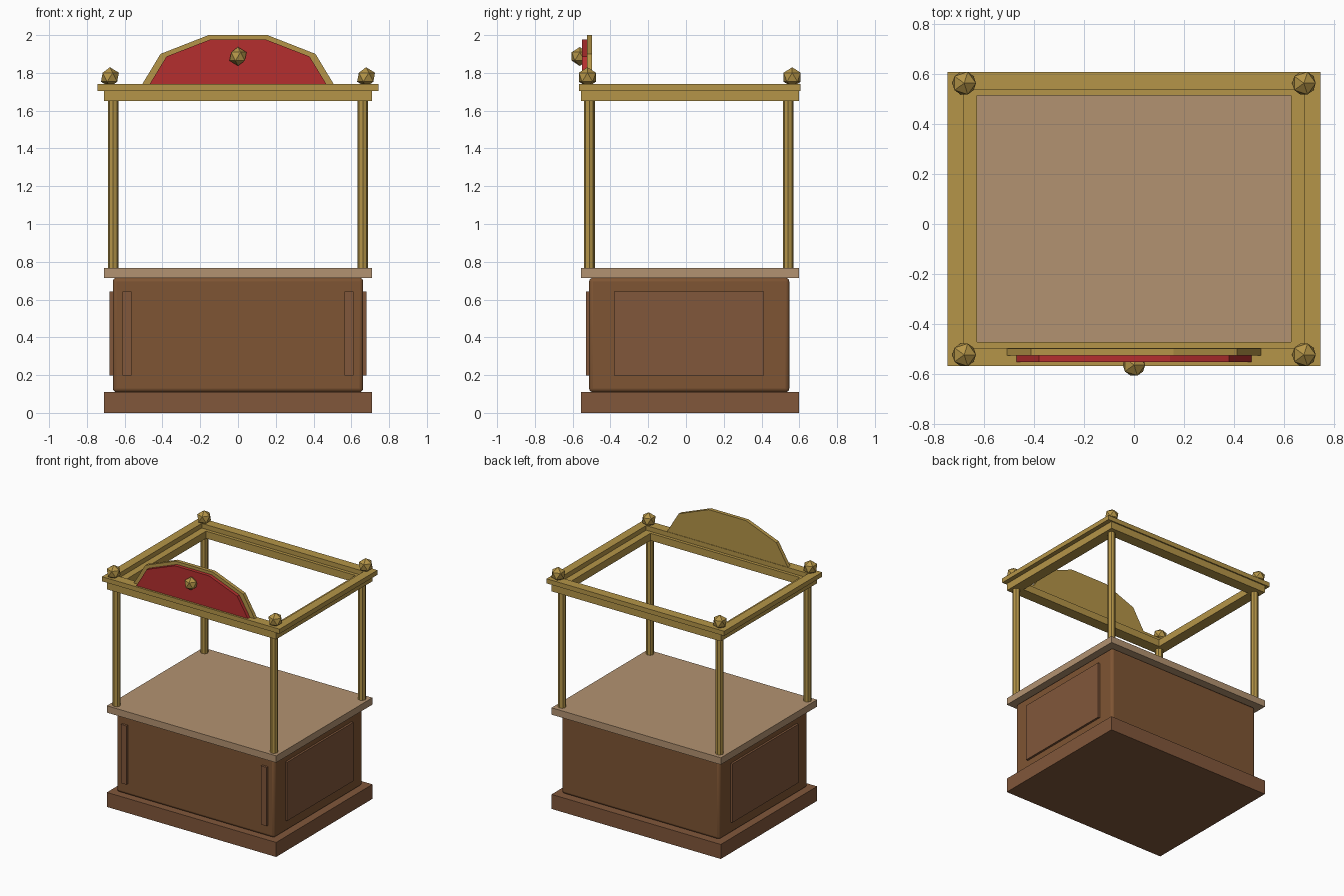
import bpy, bmesh, math
from mathutils import Vector

if "Cube" in bpy.data.objects:
    bpy.data.objects.remove(bpy.data.objects["Cube"])


def material(name, rgb):
    m = bpy.data.materials.new(name)
    m.diffuse_color = (*rgb, 1)
    m.use_nodes = True
    m.node_tree.nodes["Principled BSDF"].inputs["Base Color"].default_value = m.diffuse_color
    return m


GOLD = material("gold", (0.46, 0.30, 0.065))
WOOD = material("wood", (0.21, 0.09, 0.033))
TRIM = material("trim_wood", (0.22, 0.095, 0.043))
TOP = material("counter_wood", (0.45, 0.29, 0.165))
RED = material("red", (0.46, 0.028, 0.028))


def finish(name, bm, mat):
    bmesh.ops.recalc_face_normals(bm, faces=bm.faces[:])
    me = bpy.data.meshes.new(name)
    bm.to_mesh(me)
    bm.free()
    me.materials.append(mat)
    ob = bpy.data.objects.new(name, me)
    bpy.context.collection.objects.link(ob)
    return ob


def box(name, x, y, z, mat):
    bm = bmesh.new()
    bmesh.ops.create_cube(bm, size=1)
    for v in bm.verts:
        v.co = Vector([(a + b) / 2 + c * (b - a) for c, (a, b) in zip(v.co, (x, y, z))])
    return finish(name, bm, mat)


def extrude(bm, faces, vec):
    geo = bmesh.ops.extrude_face_region(bm, geom=faces)["geom"]
    bmesh.ops.translate(bm, vec=vec, verts=[g for g in geo if isinstance(g, bmesh.types.BMVert)])


def ring(name, outer, inner, z0, z1, mat):
    # rectangular frame; outer/inner = (half width, y min, y max)
    bm = bmesh.new()
    loops = [[bm.verts.new(p) for p in ((-w, a, z0), (w, a, z0), (w, b, z0), (-w, b, z0))]
             for w, a, b in (outer, inner)]
    o, i = loops
    faces = [bm.faces.new((o[k], o[(k + 1) % 4], i[(k + 1) % 4], i[k])) for k in range(4)]
    extrude(bm, faces, (0, 0, z1 - z0))
    return finish(name, bm, mat)


def half_disc(name, rx, rz, y0, y1, mat):
    # faceted half ellipse standing on the top rail
    bm = bmesh.new()
    pts = [math.radians(36 * k) for k in range(6)]
    f = bm.faces.new([bm.verts.new((rx * math.cos(a), y0, 1.74 + rz * math.sin(a))) for a in pts])
    extrude(bm, [f], (0, y1 - y0, 0))
    return finish(name, bm, mat)


def knob(name, loc, r):
    bm = bmesh.new()
    bmesh.ops.create_icosphere(bm, subdivisions=1, radius=r)
    bmesh.ops.translate(bm, vec=loc, verts=bm.verts[:])
    return finish(name, bm, GOLD)


# base cabinet
box("plinth", (-0.71, 0.71), (-0.557, 0.597), (0, 0.11), TRIM)
body = box("cabinet_body", (-0.663, 0.663), (-0.513, 0.547), (0.11, 0.715), WOOD)
bev = body.modifiers.new("bevel", "BEVEL")
bev.width, bev.segments = 0.02, 3
bpy.context.view_layer.objects.active = body
body.select_set(True)
bpy.ops.object.shade_smooth_by_angle(angle=math.radians(35))
box("counter_top", (-0.71, 0.71), (-0.557, 0.597), (0.715, 0.767), TOP)

# applied panels, posts and finials
for side, s in (("left", -1), ("right", 1)):
    box(f"{side}_front_strip", sorted((s * 0.565, s * 0.612)), (-0.53, -0.49), (0.197, 0.642), TRIM)
    box(f"{side}_side_panel", sorted((s * 0.64, s * 0.679)), (-0.38, 0.413), (0.197, 0.642), TRIM)
    for end, py, ky in (("front", -0.511, -0.522), ("back", 0.541, 0.562)):
        bm = bmesh.new()
        bmesh.ops.create_cone(bm, cap_ends=True, segments=8, radius1=0.028, radius2=0.028, depth=0.9)
        bmesh.ops.translate(bm, vec=(s * 0.661, py, 1.21), verts=bm.verts[:])
        finish(f"{end}_{side}_post", bm, GOLD)
        knob(f"{end}_{side}_finial", (s * 0.678, ky, 1.777), 0.053)

# open canopy frame
ring("lower_rail", (0.71, -0.557, 0.597), (0.627, -0.47, 0.512), 1.65, 1.705, GOLD)
ring("upper_rail", (0.745, -0.566, 0.607), (0.68, -0.494, 0.537), 1.705, 1.74, GOLD)

# arched sign board
half_disc("sign_back", 0.507, 0.273, -0.525, -0.497, GOLD)
half_disc("sign_face", 0.468, 0.25, -0.551, -0.525, RED)
knob("sign_knob", (0, -0.5625, 1.887), 0.05)
